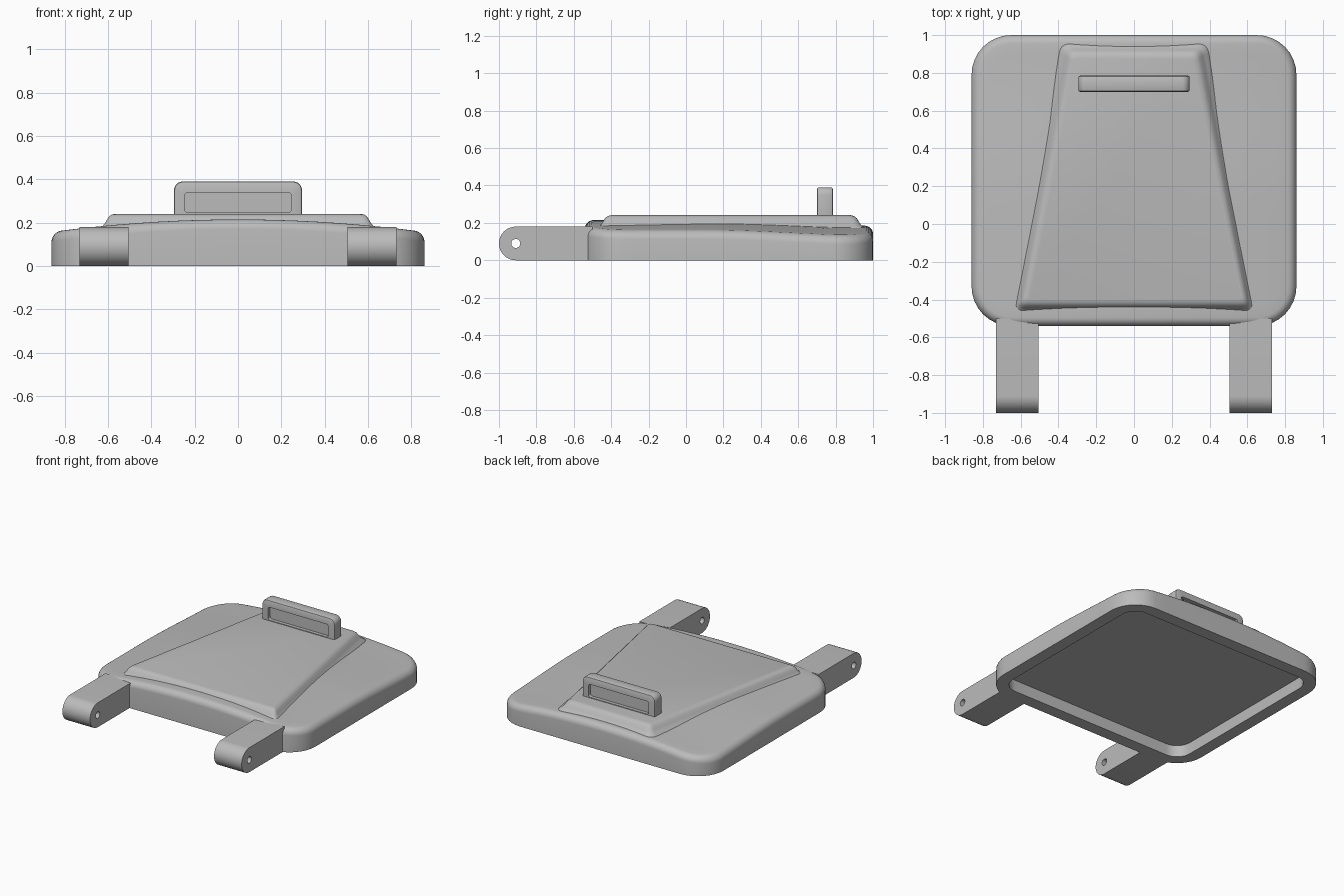
import bpy, bmesh, math
from mathutils import Vector

cube = bpy.data.objects.get("Cube")
if cube:
    bpy.data.objects.remove(cube, do_unlink=True)

grey = bpy.data.materials.new("plain_grey")
grey.use_nodes = True
grey.diffuse_color = (0.5, 0.5, 0.5, 1)
grey.node_tree.nodes["Principled BSDF"].inputs["Base Color"].default_value = (0.5, 0.5, 0.5, 1)


def loft(name, loops):
    """Skin a list of equal-length closed loops and cap both ends."""
    bm = bmesh.new()
    rings = [[bm.verts.new(p) for p in loop] for loop in loops]
    n = len(rings[0])
    for a, b in zip(rings, rings[1:]):
        for i in range(n):
            j = (i + 1) % n
            bm.faces.new((a[i], a[j], b[j], b[i]))
    bm.faces.new(rings[0][::-1])
    bm.faces.new(rings[-1])
    bmesh.ops.recalc_face_normals(bm, faces=bm.faces[:])
    mesh = bpy.data.meshes.new(name)
    bm.to_mesh(mesh)
    bm.free()
    mesh.materials.append(grey)
    ob = bpy.data.objects.new(name, mesh)
    bpy.context.collection.objects.link(ob)
    return ob


def smooth(ob, angle=35):
    bpy.ops.object.select_all(action='DESELECT')
    ob.select_set(True)
    bpy.context.view_layer.objects.active = ob
    bpy.ops.object.shade_smooth_by_angle(angle=math.radians(angle))


def round_rect(x0, x1, y0, y1, r, arc=8, edge=14):
    """Rounded rectangle with subdivided straight edges, as 2D points."""
    centres = [(x1 - r, y1 - r), (x0 + r, y1 - r), (x0 + r, y0 + r), (x1 - r, y0 + r)]
    corners = []
    for k, (cx, cy) in enumerate(centres):
        angles = [math.pi / 2 * (k + i / arc) for i in range(arc + 1)]
        corners.append([Vector((cx + r * math.cos(a), cy + r * math.sin(a))) for a in angles])
    pts = []
    for k in range(4):
        pts += corners[k]
        a, b = corners[k][-1], corners[(k + 1) % 4][0]
        pts += [a.lerp(b, i / edge) for i in range(1, edge)]
    return pts


# Lid body: crowned top, rounded rim, hollow underside
def crown(x, y):
    t = min(max((y - 0.1) / 0.9, 0), 1)
    return 0.165 + 0.05 * (1 - (x / 0.8) ** 2) - 0.03 * t * t * (3 - 2 * t)


def outline(d, r):
    return round_rect(-0.86 + d, 0.86 - d, -0.54 + d, 1 - d, r)


def flat(d, r, z):
    return [(p.x, p.y, z) for p in outline(d, r)]


def top(d, drop=0):
    return [(p.x, p.y, crown(p.x, p.y) - drop) for p in outline(d, max(0.21 - d, 0.01))]


loops = [flat(0.09, 0.11, 0.085), flat(0.09, 0.11, 0), flat(0, 0.21, 0)]
fillet = 0.045
for i in range(7):
    a = math.pi / 2 * i / 6
    loops.append(top(fillet * (1 - math.cos(a)), fillet * (1 - math.sin(a))))
loops += [top(0.1 * i) for i in range(1, 8)] + [top(0.755)]
smooth(loft("lid_body", loops))


# Raised tapered panel with a flared, softened border
def trapezoid(o, z, r):
    c = [Vector(p) for p in ((0.57 + o, -0.40 - o), (0.31 + o, 0.88 + o),
                             (-0.31 - o, 0.88 + o), (-0.57 - o, -0.40 - o))]
    pts = []
    for i, p in enumerate(c):
        a = p + (c[i - 1] - p).normalized() * r
        b = p + (c[(i + 1) % 4] - p).normalized() * r
        for k in range(6):
            t = k / 5
            q = a.lerp(p, t).lerp(p.lerp(b, t), t)
            pts.append((q.x, q.y, z))
    return pts


border = [(0.1, 0.12), (0.085, 0.168), (0.06, 0.185), (0.045, 0.205),
          (0.033, 0.225), (0.018, 0.237), (0, 0.241)]
smooth(loft("raised_panel", [trapezoid(o, z, 0.02 + o * 0.4) for o, z in border]), 45)


# Upright grip with a shallow recess on both faces
def grip(d, y, r):
    return [(p.x, y, p.y) for p in round_rect(-0.295 + d, 0.295 - d, 0.2 + d, 0.39 - d, r, 6, 1)]


def recess(y):
    return [(p.x, y, p.y) for p in round_rect(-0.245, 0.245, 0.246, 0.34, 0.015, 6, 1)]


y0, y1, soft = 0.70, 0.785, 0.01
smooth(loft("grip", [
    recess(y0 + 0.025), recess(y0), grip(soft, y0, 0.03),
    grip(0.003, y0 + 0.003, 0.037), grip(0, y0 + soft, 0.04),
    grip(0, y1 - soft, 0.04), grip(0.003, y1 - 0.003, 0.037),
    grip(soft, y1, 0.03), recess(y1), recess(y1 - 0.025)]))

# Hinge arms: rounded front end with a pin hole
for side, sign in (("left", 1), ("right", -1)):
    radius, back = 0.09, -0.5
    profile = [(back, 0), (back, 2 * radius)]
    for i in range(25):
        a = math.pi * (0.5 + i / 24)
        profile.append((-1 + radius + radius * math.cos(a), radius + radius * math.sin(a)))
    arm = loft(side + "_hinge_arm",
               [[(sign * x, y, z) for y, z in profile] for x in (0.505, 0.73)])
    ring = [math.tau * i / 20 for i in range(20)]
    cutter = loft("pin_cutter", [[(sign * x, -0.91 + 0.024 * math.cos(a), radius + 0.024 * math.sin(a))
                                  for a in ring] for x in (0.4, 0.8)])
    mod = arm.modifiers.new("pin_hole", 'BOOLEAN')
    mod.operation = 'DIFFERENCE'
    mod.solver = 'EXACT'
    mod.object = cutter
    bpy.ops.object.select_all(action='DESELECT')
    bpy.context.view_layer.objects.active = arm
    arm.select_set(True)
    bpy.ops.object.modifier_apply(modifier=mod.name)
    bpy.data.objects.remove(cutter, do_unlink=True)
    smooth(arm)
